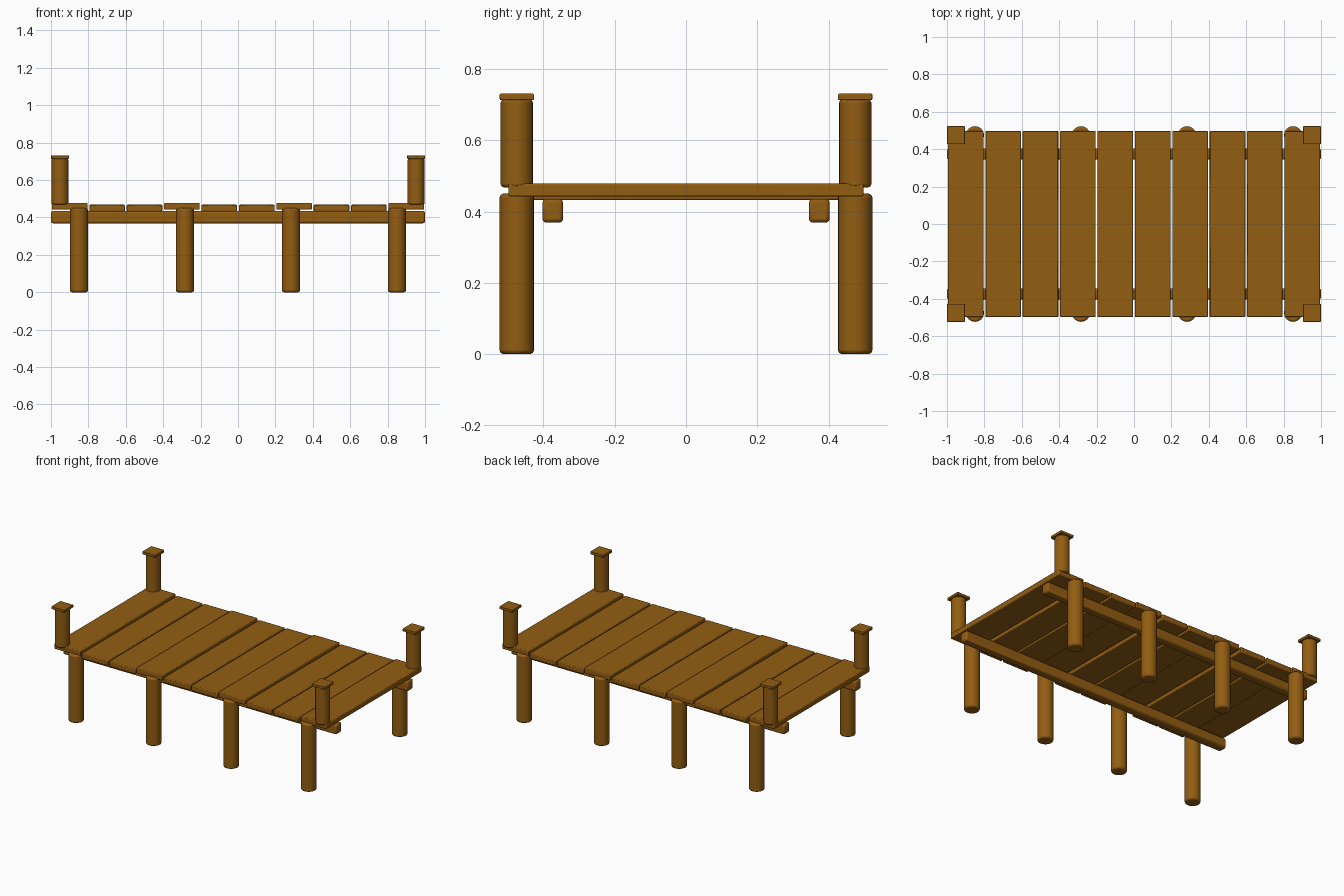
import bpy
import math

if "Cube" in bpy.data.objects:
    bpy.data.objects.remove(bpy.data.objects["Cube"])

wood = bpy.data.materials.new("brown wood")
wood.diffuse_color = (0.29, 0.11, 0.006, 1)
wood.use_nodes = True
wood.node_tree.nodes["Principled BSDF"].inputs["Base Color"].default_value = wood.diffuse_color


def finish(obj, name, bevel):
    obj.name = name
    obj.data.materials.append(wood)
    if bevel:
        mod = obj.modifiers.new("soft edges", 'BEVEL')
        mod.width = bevel
        mod.segments = 2
        mod.limit_method = 'ANGLE'
        mod.angle_limit = math.radians(50)
    bpy.ops.object.shade_smooth_by_angle(angle=math.radians(35))


def box(name, centre, size, bevel):
    bpy.ops.mesh.primitive_cube_add(size=1, location=centre)
    obj = bpy.context.object
    obj.scale = size
    bpy.ops.object.transform_apply(location=False, rotation=False, scale=True)
    finish(obj, name, bevel)


def pole(name, x, y, z0, z1, radius, bevel):
    bpy.ops.mesh.primitive_cylinder_add(vertices=24, radius=radius, depth=z1 - z0,
                                        location=(x, y, (z0 + z1) / 2))
    finish(bpy.context.object, name, bevel)


# deck planks, every third one sits slightly proud
for i in range(10):
    z = 0.46 if i % 3 == 0 else 0.45
    box(f"deck_plank_{i + 1}", (-0.9 + 0.2 * i, 0, z), (0.19, 0.997, 0.036), 0.005)

for side, s in (("front", -1), ("back", 1)):
    # long beam under the deck
    box(f"{side}_beam", (0, s * 0.374, 0.402), (2.0, 0.058, 0.066), 0.01)
    # support piles
    for i in range(4):
        pole(f"{side}_pile_{i + 1}", -0.85 + i * 1.7 / 3, s * 0.475, 0, 0.45, 0.048, 0.01)
    # corner mooring posts with square caps
    for end, e in (("left", -1), ("right", 1)):
        pole(f"{side}_{end}_mooring_post", e * 0.952, s * 0.475, 0.468, 0.714, 0.045, 0.008)
        box(f"{side}_{end}_post_cap", (e * 0.952, s * 0.475, 0.722),
            (0.096, 0.096, 0.018), 0.003)
